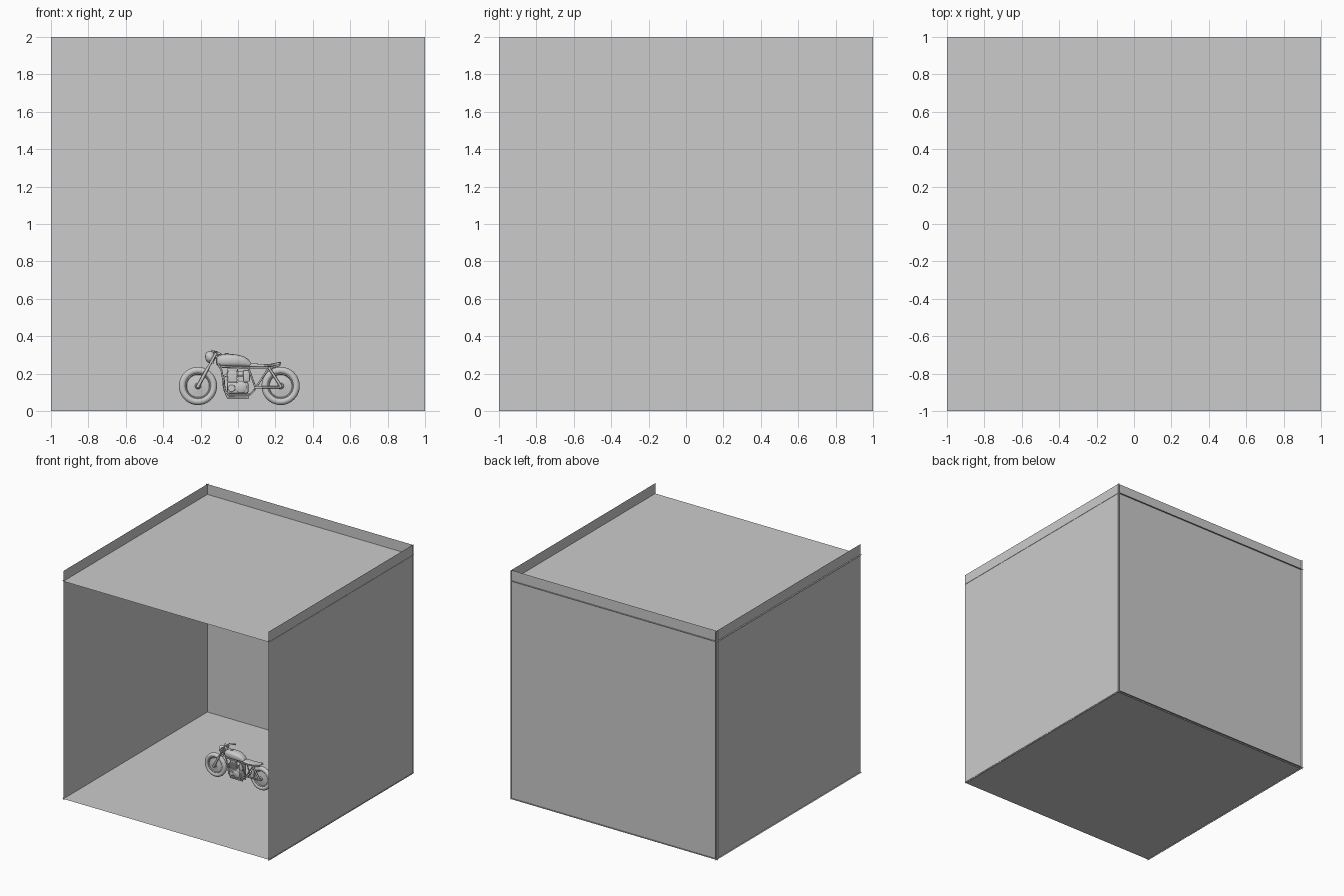
import bpy, bmesh
from math import sin, cos, pi, radians
from mathutils import Vector, Matrix

if "Cube" in bpy.data.objects:
    bpy.data.objects.remove(bpy.data.objects["Cube"])


def mesh_obj(name, bm, smooth=True):
    bmesh.ops.recalc_face_normals(bm, faces=bm.faces)
    me = bpy.data.meshes.new(name)
    bm.to_mesh(me)
    bm.free()
    ob = bpy.data.objects.new(name, me)
    bpy.context.collection.objects.link(ob)
    if smooth:
        bpy.context.view_layer.objects.active = ob
        ob.select_set(True)
        bpy.ops.object.shade_smooth_by_angle(angle=radians(35))
        ob.select_set(False)
    return ob


def panel(name, corners):
    bm = bmesh.new()
    bm.faces.new([bm.verts.new(c) for c in corners])
    return mesh_obj(name, bm, False)


def tube(name, pts, r, cyclic=False):
    cu = bpy.data.curves.new(name, 'CURVE')
    cu.dimensions = '3D'
    cu.bevel_depth, cu.bevel_resolution, cu.use_fill_caps = r, 2, True
    sp = cu.splines.new('POLY')
    sp.points.add(len(pts) - 1)
    for p, c in zip(sp.points, pts):
        p.co = (*c, 1)
    sp.use_cyclic_u = cyclic
    ob = bpy.data.objects.new(name, cu)
    bpy.context.collection.objects.link(ob)
    return ob


def lathe(name, profile, centre, axis, n=40):
    """Revolve (radius, offset) pairs about an axis."""
    bm = bmesh.new()
    rot = Vector((0, 0, 1)).rotation_difference(Vector(axis)).to_matrix()
    rings = []
    for r, h in profile:
        rings.append([bm.verts.new(Vector(centre) + rot @ Vector(
            (r * cos(2 * pi * i / n), r * sin(2 * pi * i / n), h))) for i in range(n)])
    for a, b in zip(rings, rings[1:]):
        for i in range(n):
            bm.faces.new((a[i], a[(i + 1) % n], b[(i + 1) % n], b[i]))
    bm.faces.new(rings[0])
    bm.faces.new(rings[-1])
    return mesh_obj(name, bm)


def loft(name, sections, n=24, power=0.7):
    """Rounded body through (x, bottom z, top z, half width) sections."""
    bm = bmesh.new()
    rings = []
    for x, z0, z1, w in sections:
        ring = []
        for i in range(n):
            c, s = cos(2 * pi * i / n), sin(2 * pi * i / n)
            c = abs(c) ** power * (1 if c > 0 else -1)
            s = abs(s) ** power * (1 if s > 0 else -1)
            ring.append(bm.verts.new((x, w * c, (z0 + z1) / 2 + (z1 - z0) / 2 * s)))
        rings.append(ring)
    for a, b in zip(rings, rings[1:]):
        for i in range(n):
            bm.faces.new((a[i], a[(i + 1) % n], b[(i + 1) % n], b[i]))
    bm.faces.new(rings[0])
    bm.faces.new(rings[-1])
    return mesh_obj(name, bm)


def block(name, c, size, tilt=0, bevel=0.004):
    bm = bmesh.new()
    m = Matrix.Translation(c) @ Matrix.Rotation(tilt, 4, 'Y') @ Matrix.Diagonal((*size, 1))
    bmesh.ops.create_cube(bm, size=1, matrix=m)
    if bevel:
        bmesh.ops.bevel(bm, geom=bm.edges[:], offset=bevel, segments=2, affect='EDGES', profile=0.5)
    return mesh_obj(name, bm)


# Garage room: thin panels, open at the front, ceiling below the wall tops
XL, XR, YB, F, C = -0.987, 0.997, 0.987, 0.01, 1.91
panel("floor", [(-1, -1, F), (1, -1, F), (1, 1, F), (-1, 1, F)])
panel("ceiling", [(-1, -1, C), (1, -1, C), (1, 1, C), (-1, 1, C)])
panel("left_wall", [(XL, -1, 0), (XL, 1, 0), (XL, 1, 2), (XL, -1, 2)])
panel("right_wall", [(XR, -1, 0), (XR, 1, 0), (XR, 1, 2), (XR, -1, 2)])
panel("back_wall", [(-1, YB, 0), (1, YB, 0), (1, YB, 2), (-1, YB, 2)])

# Wheels: fat tyre with a dished centre and a hub
half = [(0.012, 0.019), (0.017, 0.012), (0.06, 0.006), (0.064, 0.013)]
tyre = [(0.083 + 0.019 * sin(a), 0.019 * cos(a)) for a in [radians(d) for d in range(-50, 231, 14)]]
profile = half + tyre + [(r, -h) for r, h in reversed(half)]
for name, x in (("front_wheel", -0.214), ("rear_wheel", 0.228)):
    lathe(name, profile, (x, 0, 0.134), (0, 1, 0))
    lathe(name + "_axle", [(0.006, -0.036), (0.006, 0.036)], (x, 0, 0.134), (0, 1, 0), 16)

# Fuel tank
loft("fuel_tank", [(-0.118, 0.258, 0.272, 0.010), (-0.113, 0.245, 0.288, 0.024),
                   (-0.095, 0.238, 0.300, 0.036), (-0.06, 0.236, 0.305, 0.043),
                   (-0.01, 0.236, 0.303, 0.043), (0.03, 0.236, 0.293, 0.037),
                   (0.055, 0.236, 0.277, 0.030), (0.07, 0.237, 0.256, 0.024)])
lathe("fuel_cap", [(0.012, -0.004), (0.012, 0.004), (0.008, 0.006)], (-0.06, 0, 0.304), (0, 0, 1), 20)

# Seat with an upturned tail
loft("seat", [(0.062, 0.236, 0.252, 0.026), (0.08, 0.234, 0.255, 0.031), (0.13, 0.233, 0.251, 0.034),
              (0.18, 0.235, 0.253, 0.034), (0.215, 0.242, 0.261, 0.030), (0.23, 0.250, 0.261, 0.020)])

# Headlamp and steering column
lathe("headlamp", [(0.004, -0.020), (0.016, -0.018), (0.026, -0.012), (0.031, -0.003), (0.031, 0.012),
                   (0.026, 0.024), (0.014, 0.032), (0.004, 0.034)], (-0.155, 0, 0.288), (1, 0, 0.12), 28)
tube("steering_head", [(-0.122, 0, 0.318), (-0.092, 0, 0.243)], 0.011)
for name, x, z in (("upper_fork_clamp", -0.120, 0.302), ("lower_fork_clamp", -0.139, 0.262)):
    block(name, (x, 0, z), (0.024, 0.075, 0.010), radians(28))
tube("gauge", [(-0.135, 0.018, 0.310), (-0.130, 0.018, 0.325)], 0.012)

# Handlebar
tube("handlebar", [(-0.095, -0.10, 0.304), (-0.125, -0.06, 0.318), (-0.125, 0.06, 0.318),
                   (-0.095, 0.10, 0.304)], 0.004)

for s, side in ((-1, "right"), (1, "left")):
    def side_tube(name, pts, r, y, s=s, side=side):
        return tube(f"{side}_{name}", [(x, s * y, z) for x, z in pts], r)
    # Front fork
    side_tube("fork_tube", [(-0.112, 0.318), (-0.165, 0.222)], 0.007, 0.031)
    side_tube("fork_slider", [(-0.160, 0.232), (-0.217, 0.126)], 0.009, 0.031)
    tube(f"{side}_grip", [(-0.107, s * 0.084, 0.310), (-0.093, s * 0.103, 0.303)], 0.007)
    # Frame cradle, seat rails and rear triangle
    side_tube("cradle", [(-0.105, 0.252), (-0.088, 0.215), (-0.068, 0.105), (-0.050, 0.088),
                         (0.065, 0.088), (0.088, 0.112), (0.092, 0.128), (0.055, 0.232)], 0.005, 0.030)
    side_tube("seat_rail", [(-0.105, 0.237), (0.06, 0.232), (0.18, 0.232), (0.225, 0.246)], 0.005, 0.026)
    side_tube("swingarm", [(0.086, 0.126), (0.236, 0.128)], 0.006, 0.030)
    side_tube("frame_strut", [(0.098, 0.128), (0.165, 0.232)], 0.005, 0.030)
    side_tube("shock_absorber", [(0.228, 0.134), (0.165, 0.232)], 0.007, 0.032)
    tube(f"{side}_foot_peg", [(0.09, s * 0.03, 0.115), (0.09, s * 0.062, 0.115)], 0.004)
    # Exhaust pipe
    side_tube("exhaust_pipe", [(-0.05, 0.195), (-0.078, 0.185), (-0.074, 0.12), (-0.055, 0.074),
                               (0.06, 0.074)], 0.007, 0.020)
    # Engine side covers
    lathe(f"{side}_clutch_cover", [(0.032, 0), (0.032, 0.010), (0.026, 0.014)],
          (0.015, s * 0.034, 0.128), (0, s, 0), 28)
    lathe(f"{side}_cam_cover", [(0.022, 0), (0.022, 0.008), (0.018, 0.011)],
          (-0.035, s * 0.034, 0.122), (0, s, 0), 24)

# Engine block, finned cylinders, carburettor and side box
block("crankcase", (-0.002, 0, 0.125), (0.115, 0.072, 0.062), 0, 0.010)
block("cylinder_block", (-0.030, 0, 0.182), (0.050, 0.058, 0.065))
for i in range(6):
    block("cooling_fin", (-0.030, 0, 0.162 + i * 0.009), (0.064, 0.070, 0.003), 0, 0)
block("cylinder_head", (-0.030, 0, 0.220), (0.058, 0.060, 0.016))
tube("carburettor", [(-0.005, 0, 0.198), (0.035, 0, 0.198)], 0.014)
block("battery_box", (0.045, 0, 0.188), (0.036, 0.056, 0.062), 0, 0.006)
